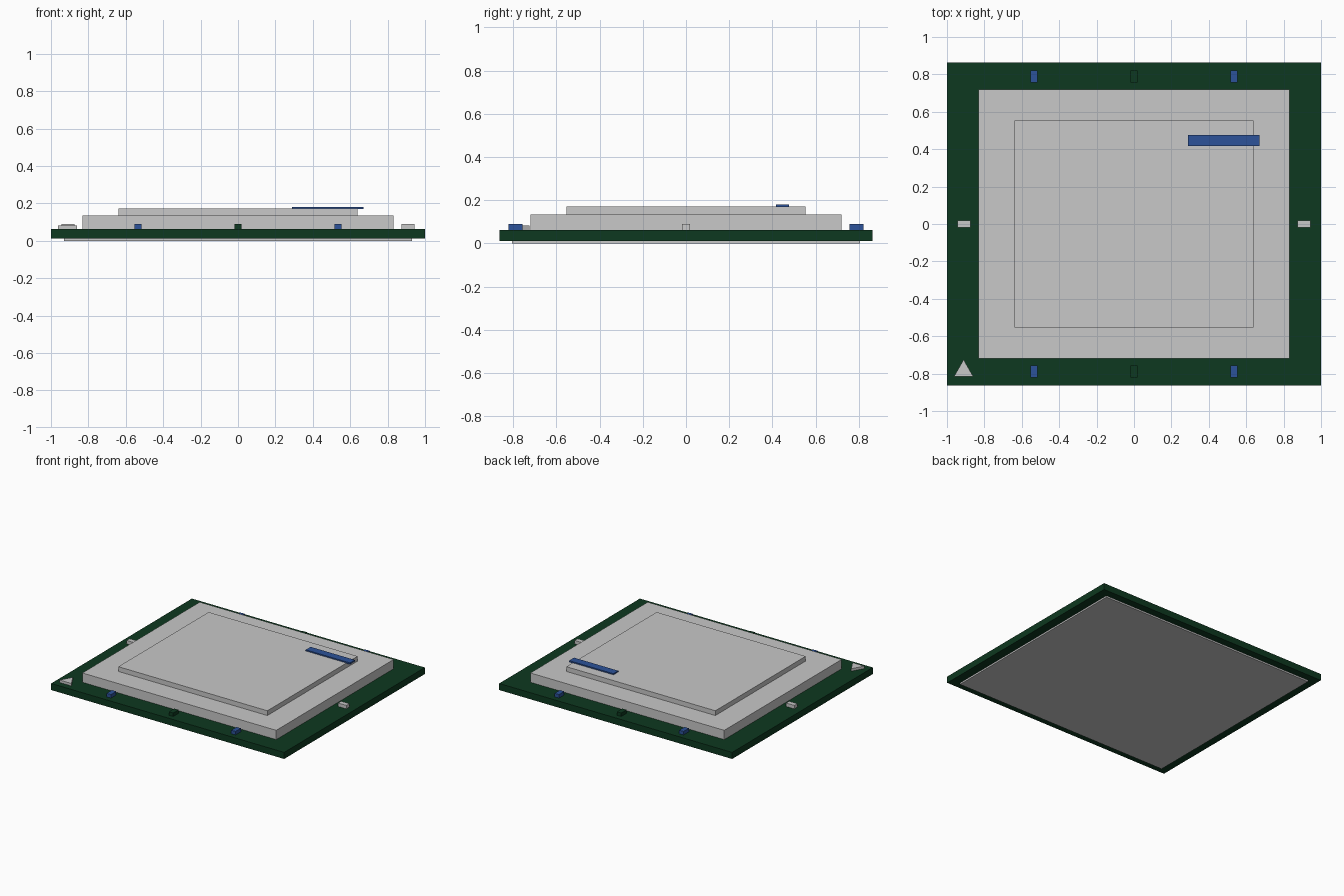
import bpy
import bmesh
from mathutils import Matrix, Vector

cube = bpy.data.objects.get("Cube")
if cube:
    bpy.data.objects.remove(cube, do_unlink=True)


def material(name, rgb):
    mat = bpy.data.materials.new(name)
    mat.use_nodes = True
    colour = (*rgb, 1)
    mat.diffuse_color = colour
    mat.node_tree.nodes["Principled BSDF"].inputs["Base Color"].default_value = colour
    return mat


green = material("dark_green", (0.004, 0.04, 0.014))
metal = material("light_grey", (0.58, 0.58, 0.58))
blue = material("blue", (0.025, 0.085, 0.32))


def finish(name, bm, mat):
    mesh = bpy.data.meshes.new(name)
    bmesh.ops.recalc_face_normals(bm, faces=bm.faces)
    bm.to_mesh(mesh)
    bm.free()
    mesh.materials.append(mat)
    obj = bpy.data.objects.new(name, mesh)
    bpy.context.collection.objects.link(obj)
    return obj


def block(name, x, y, width, depth, bottom, top, mat):
    bm = bmesh.new()
    place = Matrix.Translation((x, y, (bottom + top) / 2))
    size = Matrix.Diagonal((width, depth, top - bottom, 1))
    bmesh.ops.create_cube(bm, size=1, matrix=place @ size)
    return finish(name, bm, mat)


# Stacked layers: contact plate, circuit board, two-step heat spreader
BOARD_TOP = 0.063
block("contact_plate", 0, 0, 1.86, 1.61, 0, 0.016, metal)
block("circuit_board", 0, 0, 2, 1.725, 0.012, BOARD_TOP, green)
block("spreader_base", 0, 0, 1.665, 1.44, BOARD_TOP, 0.135, metal)
block("spreader_top", 0, 0, 1.28, 1.108, 0.135, 0.172, metal)

# Blue bar overhanging the edge of the raised top
block("label_bar", 0.48, 0.446, 0.38, 0.06, 0.169, 0.181, blue)

# Small components along the front and back edges
for side, y in (("front", -0.788), ("back", 0.788)):
    for label, x, mat in (("right", -0.535, blue), ("middle", 0, green), ("left", 0.535, blue)):
        block(f"{side}_{label}_component", x, y, 0.037, 0.065, BOARD_TOP, 0.09, mat)

# Metal pads on the two sides
for side, x in (("right", -0.908), ("left", 0.908)):
    block(f"{side}_pad", x, 0, 0.07, 0.037, BOARD_TOP, 0.09, metal)

# Triangular orientation marker in the front corner
bm = bmesh.new()
corners = [(-0.962, -0.815), (-0.86, -0.815), (-0.911, -0.725)]
face = bm.faces.new([bm.verts.new((x, y, BOARD_TOP)) for x, y in corners])
solid = bmesh.ops.extrude_face_region(bm, geom=[face], use_keep_orig=True)
top_verts = [v for v in solid["geom"] if isinstance(v, bmesh.types.BMVert)]
bmesh.ops.translate(bm, verts=top_verts, vec=Vector((0, 0, 0.019)))
finish("corner_marker", bm, metal)
